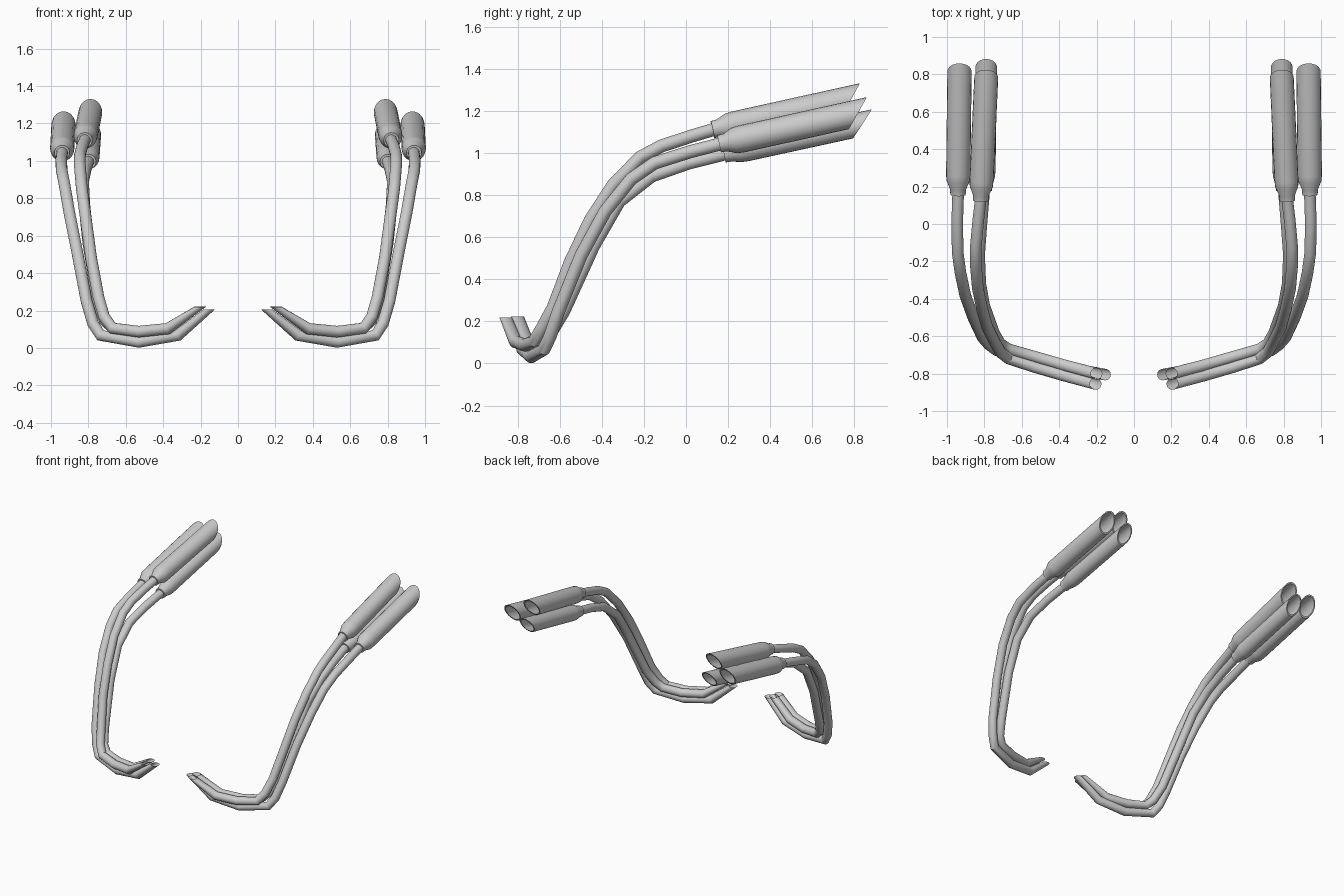
import bpy, bmesh
from math import sin, cos, pi, radians
from mathutils import Vector

if "Cube" in bpy.data.objects:
    bpy.data.objects.remove(bpy.data.objects["Cube"])

SIDES = 20
PIPE_R = 0.031


def ring(c, u, v, r, shear=Vector((0, 0, 0))):
    """Circle in the u/v plane; shear slides the +v side along a vector."""
    pts = []
    for i in range(SIDES):
        a = 2 * pi * i / SIDES
        pts.append(c + (u * cos(a) + v * sin(a)) * r + shear * sin(a))
    return pts


def loft(name, rings, cap_end=False):
    """Skin a list of rings, smooth it and mirror it across x."""
    bm = bmesh.new()
    rows = [[bm.verts.new(p) for p in r] for r in rings]
    for a, b in zip(rows, rows[1:]):
        for i in range(SIDES):
            j = (i + 1) % SIDES
            bm.faces.new((a[i], a[j], b[j], b[i]))
    if cap_end:
        bm.faces.new(rows[-1])
    bmesh.ops.recalc_face_normals(bm, faces=bm.faces)
    me = bpy.data.meshes.new(name)
    bm.to_mesh(me)
    bm.free()
    me.shade_smooth()
    me.set_sharp_from_angle(angle=radians(38))
    ob = bpy.data.objects.new(name, me)
    bpy.context.collection.objects.link(ob)
    mod = ob.modifiers.new("mirror", 'MIRROR')
    mod.use_axis[0] = True
    mod.use_mirror_merge = False


def pipe(name, path):
    """Bent round pipe whose front mouth is cut level."""
    pts = [Vector(p) for p in path]
    u = Vector((0, 1, 0))
    rings = []
    for i, p in enumerate(pts):
        if i == 0:
            n = Vector((0, 0, -1))
        elif i == len(pts) - 1:
            n = (p - pts[i - 1]).normalized()
        else:
            n = ((p - pts[i - 1]).normalized() + (pts[i + 1] - p).normalized()).normalized()
        u = (u - n * u.dot(n)).normalized()
        rings.append(ring(p, u, n.cross(u), PIPE_R))
    loft(name, rings)


def muffler(name, start, end, r):
    """Collar, cone, barrel and slash-cut hollow tip."""
    a, b = Vector(start), Vector(end)
    d = (b - a).normalized()
    u = d.cross(Vector((0, 0, 1))).normalized()
    v = u.cross(d)
    L = (b - a).length
    # distance along the axis, radius, slash amount
    prof = [(0, 0.028, 0), (0, 0.041, 0), (0.03, 0.043, 0), (0.075, r * 0.96, 0),
            (0.11, r, 0), (L, r, 0.058), (L, r * 0.86, 0.05), (0.14, r * 0.86, 0)]
    loft(name, [ring(a + d * t, u, v, q, d * s) for t, q, s in prof], cap_end=True)


# Upper pipe, running in front at the bottom
upper = [(.205, -.855, .218), (.375, -.81, .103), (.53, -.765, .087), (.67, -.72, .105),
         (.715, -.685, .165), (.745, -.63, .267), (.785, -.55, .48), (.812, -.455, .68),
         (.835, -.345, .85), (.846, -.217, .98), (.845, -.117, 1.033), (.832, .026, 1.08),
         (.818, .14, 1.114)]
# Outer pipe, lowest at the bottom
outer = [(.155, -.805, .205), (.32, -.775, .068), (.53, -.735, .032), (.735, -.675, .067),
         (.775, -.645, .13), (.81, -.605, .25), (.86, -.498, .514), (.902, -.383, .724),
         (.928, -.26, .876), (.943, -.15, .952), (.945, .017, 1.005), (.94, .17, 1.045)]
# Lower pipe, running behind the others
lower = [(.2, -.80, .222), (.375, -.755, .103), (.53, -.71, .087), (.67, -.67, .105),
         (.715, -.64, .15), (.75, -.58, .25), (.80, -.44, .557), (.822, -.317, .77),
         (.828, -.164, .89), (.815, .012, .952), (.80, .19, .997)]

pipe("upper_pipe", upper)
pipe("outer_pipe", outer)
pipe("lower_pipe", lower)

muffler("upper_muffler", (.82, .126, 1.111), (.79, .782, 1.256), .064)
muffler("outer_muffler", (.941, .157, 1.043), (.933, .816, 1.189), .065)
muffler("lower_muffler", (.80, .18, .995), (.79, .838, 1.138), .058)
